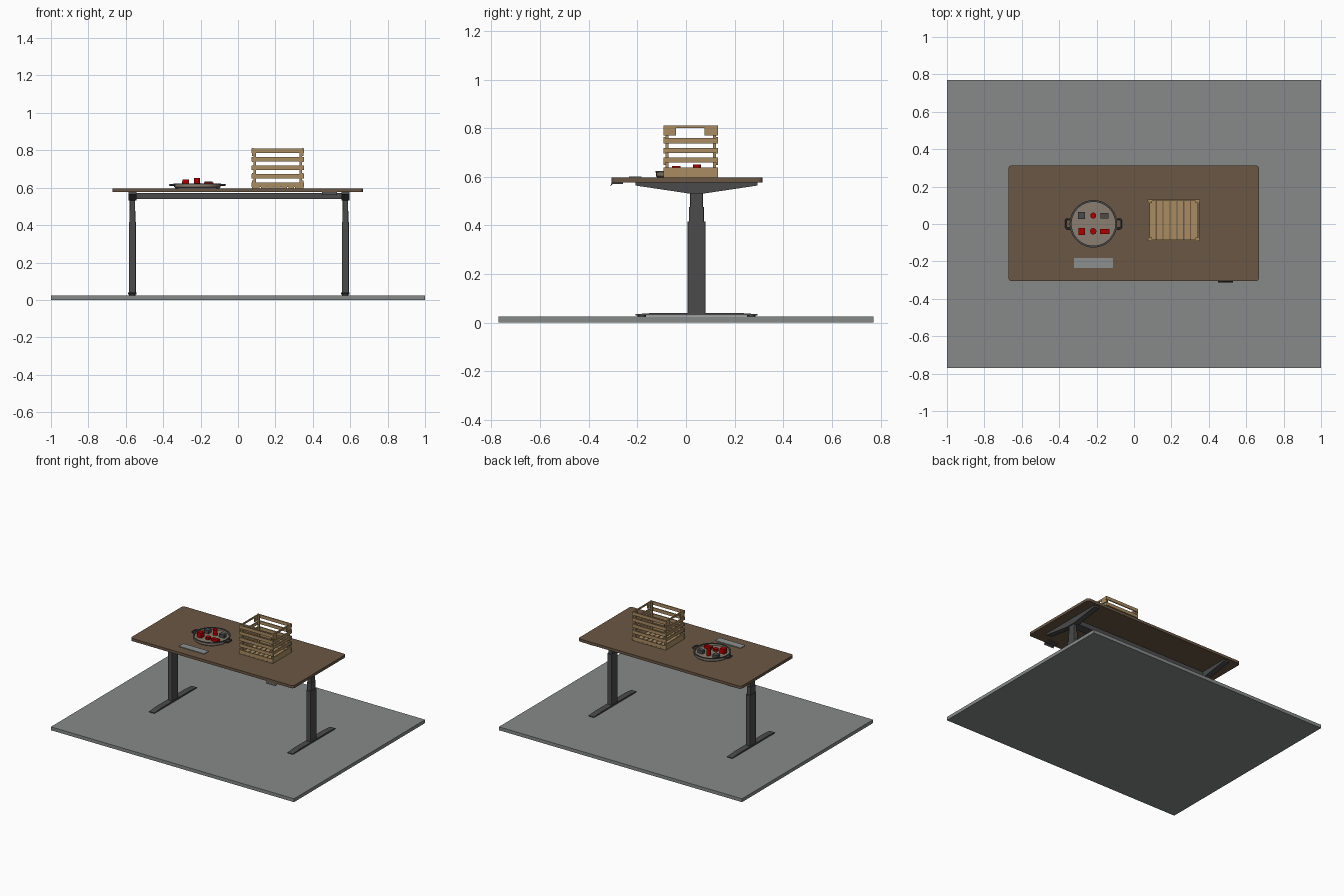
import bpy, bmesh, math
from mathutils import Matrix, Vector

cube = bpy.data.objects.get("Cube")
if cube:
    bpy.data.objects.remove(cube, do_unlink=True)


def material(name, r, g, b):
    m = bpy.data.materials.new(name)
    m.use_nodes = True
    m.diffuse_color = (r, g, b, 1)
    m.node_tree.nodes["Principled BSDF"].inputs["Base Color"].default_value = (r, g, b, 1)
    return m


FLOOR = material("floor grey", .24, .255, .25)
WOOD = material("brown wood", .145, .095, .06)
METAL = material("dark metal", .07, .07, .07)
PINE = material("pale pine", .40, .265, .125)
PAN = material("warm grey", .26, .205, .16)
RED = material("red", .43, 0, 0)
STEEL = material("steel grey", .27, .28, .28)


def finish(name, bm, mat, smooth=False):
    bmesh.ops.recalc_face_normals(bm, faces=bm.faces)
    mesh = bpy.data.meshes.new(name)
    bm.to_mesh(mesh)
    bm.free()
    mesh.materials.append(mat)
    ob = bpy.data.objects.new(name, mesh)
    bpy.context.collection.objects.link(ob)
    if smooth:
        bpy.ops.object.select_all(action="DESELECT")
        ob.select_set(True)
        bpy.context.view_layer.objects.active = ob
        bpy.ops.object.shade_smooth_by_angle()
    return ob


def add_box(bm, x, y, z):
    """Add a box given by its (min, max) range on each axis."""
    size = [b - a for a, b in (x, y, z)]
    mid = [(a + b) / 2 for a, b in (x, y, z)]
    mat = Matrix.Translation(mid) @ Matrix.Diagonal((*size, 1))
    return bmesh.ops.create_cube(bm, size=1, matrix=mat)["verts"]


def box(name, mat, x, y, z, radius=0):
    bm = bmesh.new()
    add_box(bm, x, y, z)
    if radius:
        upright = [e for e in bm.edges
                   if abs(e.verts[0].co.z - e.verts[1].co.z) > 1e-5]
        bmesh.ops.bevel(bm, geom=upright, offset=radius, segments=4,
                        profile=.5, affect="EDGES")
    return finish(name, bm, mat)


def prism(name, mat, profile, x):
    """Extrude a (y, z) profile over an x range."""
    bm = bmesh.new()
    face = bm.faces.new([bm.verts.new((x[0], y, z)) for y, z in profile])
    moved = bmesh.ops.extrude_face_region(bm, geom=[face])["geom"]
    bmesh.ops.translate(bm, vec=(x[1] - x[0], 0, 0),
                        verts=[v for v in moved if isinstance(v, bmesh.types.BMVert)])
    return finish(name, bm, mat)


def drum(name, mat, x, y, z, radius, sides):
    bm = bmesh.new()
    bmesh.ops.create_cone(bm, cap_ends=True, segments=sides, radius1=radius, radius2=radius,
                          depth=z[1] - z[0],
                          matrix=Matrix.Translation((x, y, sum(z) / 2)))
    return finish(name, bm, mat, True)


def around(c, half):
    return (c - half, c + half)


# Floor and desk top
box("floor", FLOOR, (-1, 1), (-.77, .77), (0, .025))
box("desk_top", WOOD, (-.672, .669), (-.306, .314), (.577, .597), .02)

# Legs: foot, pads, two column stages and the tapered top bracket
MID = .043
for side, cx in (("right", -.565), ("left", .574)):
    prism(side + "_foot", METAL,
          [(MID - .25, .030), (MID + .25, .030), (MID + .25, .035),
           (MID + .17, .041), (MID - .17, .041), (MID - .25, .035)], around(cx, .022))
    for end, cy in (("front", MID - .225), ("back", MID + .225)):
        drum(f"{side}_{end}_pad", METAL, cx, cy, (.024, .031), .017, 16)
    box(side + "_lower_column", METAL, around(cx, .019), around(MID, .037), (.04, .417), .005)
    box(side + "_middle_column", METAL, around(cx, .016), around(MID, .030), (.41, .475), .004)
    box(side + "_upper_column", METAL, around(cx, .014), around(MID, .026), (.47, .54), .003)
    prism(side + "_top_bracket", METAL,
          [(MID - .25, .577), (MID - .25, .564), (MID - .035, .532),
           (MID + .035, .532), (MID + .25, .564), (MID + .25, .577)], around(cx, .021))
box("cross_beam", METAL, (-.58, .59), around(MID, .033), (.539, .573))

# Height controller under the front edge
prism("controller", METAL, [(-.312, .561), (-.305, .577), (-.26, .577), (-.26, .571), (-.30, .571)],
      (.449, .53))

# Slatted crate
X0, X1, Y0, Y1 = .073, .353, -.092, .131
T = .008
bm = bmesh.new()
for i in range(5):
    z = .604 + i * .0455
    for y in ((Y0, Y0 + T), (Y1 - T, Y1)):
        add_box(bm, (X0, X1), y, (z, z + .024))
finish("crate_long_slats", bm, PINE)

bm = bmesh.new()
for x in ((X0 + .003, X0 + .003 + T), (X1 - .003 - T, X1 - .003)):
    for z in (.597, .618, .658, .698, .738):
        add_box(bm, x, (Y0, Y1), (z, z + .021))
    # End board with a hand opening
    add_box(bm, x, (Y0, Y1), (.800, .811))
    add_box(bm, x, (Y0, Y0 + .05), (.769, .800))
    add_box(bm, x, (Y1 - .054, Y1), (.769, .800))
finish("crate_end_slats", bm, PINE)

bm = bmesh.new()
for x in (X0 + .011, X1 - .023):
    for y in (Y0 + T, Y1 - T - .012):
        add_box(bm, (x, x + .012), (y, y + .012), (.597, .808))
finish("crate_corner_posts", bm, PINE)

bm = bmesh.new()
for i in range(7):
    x = X0 + .012 + i * .0368
    add_box(bm, (x, x + .031), (Y0 + .001, Y1 - .001), (.597, .604))
finish("crate_bottom_slats", bm, PINE)

# Round pan: a lathed wall with a darker rim and two loop handles
PX, PY = -.217, .001


def lathe(name, mat, profile):
    bm = bmesh.new()
    verts = [bm.verts.new((r, 0, z)) for r, z in profile]
    edges = [bm.edges.new(pair) for pair in zip(verts, verts[1:])]
    bmesh.ops.spin(bm, geom=verts + edges, cent=(0, 0, 0), axis=(0, 0, 1),
                   angle=math.tau, steps=40)
    bmesh.ops.remove_doubles(bm, verts=bm.verts, dist=1e-5)
    bmesh.ops.translate(bm, vec=(PX, PY, 0), verts=bm.verts)
    return finish(name, bm, mat, True)


lathe("pan", PAN, [(0, .597), (.118, .597), (.124, .603), (.124, .62),
                   (.118, .62), (.117, .608), (0, .608)])
lathe("pan_rim", METAL, [(.117, .617), (.127, .617), (.127, .623), (.117, .623), (.117, .617)])

for side, s in (("right", -1), ("left", 1)):
    curve = bpy.data.curves.new(side + "_pan_handle", "CURVE")
    curve.dimensions = "3D"
    curve.bevel_depth = .0045
    curve.bevel_resolution = 2
    curve.use_fill_caps = True
    line = curve.splines.new("POLY")
    path = [(.118, -.025), (.143, -.025), (.148, -.019),
            (.148, .019), (.143, .025), (.118, .025)]
    line.points.add(len(path) - 1)
    for p, (dx, dy) in zip(line.points, path):
        p.co = (PX + s * dx, PY + dy, .615, 1)
    curve.materials.append(METAL)
    ob = bpy.data.objects.new(side + "_pan_handle", curve)
    bpy.context.collection.objects.link(ob)

# Small blocks and drums in the pan
for name, mat, x, y, w, d, top in (
        ("red_cube", RED, -.280, -.040, .036, .036, .644),
        ("red_bar", RED, -.157, -.040, .052, .026, .628),
        ("dark_cube", METAL, -.280, .045, .038, .038, .632),
        ("dark_bar", METAL, -.157, .045, .042, .030, .632)):
    box(name, mat, around(x, w / 2), around(y, d / 2), (.607, top))
drum("red_drum", RED, -.218, .045, (.607, .651), .016, 24)
drum("red_low_drum", RED, -.218, -.039, (.607, .626), .018, 8)

# Slim steel bar lying in front of the pan
box("steel_bar", STEEL, (-.322, -.113), (-.235, -.182), (.597, .602), .003)
